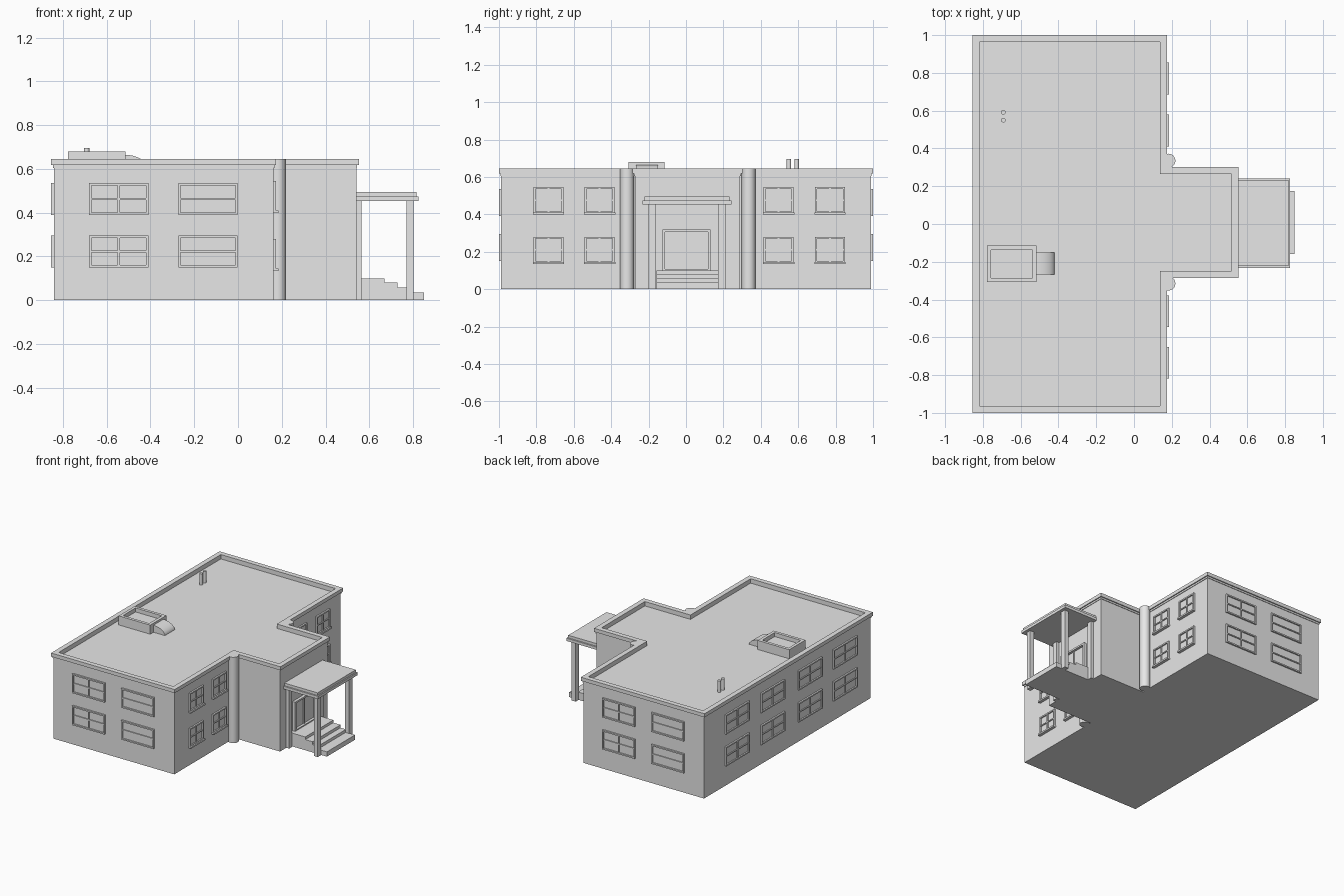
import bpy, bmesh, math
from mathutils import Vector

cube = bpy.data.objects.get("Cube")
if cube:
    bpy.data.objects.remove(cube, do_unlink=True)

grey = bpy.data.materials.new("plain grey")
grey.use_nodes = True
COLOUR = (0.8, 0.8, 0.8, 1)
grey.diffuse_color = COLOUR
grey.node_tree.nodes["Principled BSDF"].inputs["Base Color"].default_value = COLOUR


def finish(name, bm, smooth=False):
    bmesh.ops.recalc_face_normals(bm, faces=bm.faces)
    mesh = bpy.data.meshes.new(name)
    bm.to_mesh(mesh)
    bm.free()
    mesh.materials.append(grey)
    obj = bpy.data.objects.new(name, mesh)
    bpy.context.collection.objects.link(obj)
    if smooth:
        bpy.ops.object.select_all(action='DESELECT')
        obj.select_set(True)
        bpy.context.view_layer.objects.active = obj
        bpy.ops.object.shade_smooth_by_angle(angle=math.radians(40))
    return obj


def add_box(bm, lo, hi):
    verts = bmesh.ops.create_cube(bm, size=1)["verts"]
    for v in verts:
        v.co = Vector([a + (b - a) * (c + 0.5) for a, b, c in zip(lo, hi, v.co)])


def box(name, x, y, z):
    bm = bmesh.new()
    add_box(bm, (x[0], y[0], z[0]), (x[1], y[1], z[1]))
    return finish(name, bm)


def prism(name, points, move, smooth=False):
    """Extrude a closed outline of 3D points."""
    bm = bmesh.new()
    face = bm.faces.new([bm.verts.new(p) for p in points])
    new = bmesh.ops.extrude_face_region(bm, geom=[face])["geom"]
    bmesh.ops.translate(bm, vec=move, verts=[v for v in new if isinstance(v, bmesh.types.BMVert)])
    return finish(name, bm, smooth)


def ring(name, outer, inner, z0, z1):
    """Band between two matching outlines."""
    bm = bmesh.new()
    loops = [[bm.verts.new((x, y, z)) for x, y in pts]
             for pts, z in ((outer, z0), (outer, z1), (inner, z1), (inner, z0))]
    n = len(outer)
    for k in range(4):
        a, b = loops[k], loops[(k + 1) % 4]
        for i in range(n):
            j = (i + 1) % n
            bm.faces.new((a[i], a[j], b[j], b[i]))
    return finish(name, bm)


def cylinder(name, x, y, r, z0, z1, sides):
    bm = bmesh.new()
    bmesh.ops.create_cone(bm, cap_ends=True, segments=sides, radius1=r, radius2=r, depth=z1 - z0)
    bmesh.ops.translate(bm, vec=(x, y, (z0 + z1) / 2), verts=bm.verts)
    return finish(name, bm, True)


def rect(x0, x1, y0, y1):
    return [(x0, y0), (x1, y0), (x1, y1), (x0, y1)]


# Building outline, grown outwards by d
WEST, EAST, END, WING_X, WING_S, WING_N = -0.842, 0.162, 0.988, 0.541, -0.274, 0.29


def outline(d):
    return [(WEST - d, -END - d), (EAST + d, -END - d), (EAST + d, WING_S - d),
            (WING_X + d, WING_S - d), (WING_X + d, WING_N + d), (EAST + d, WING_N + d),
            (EAST + d, END + d), (WEST - d, END + d)]


prism("building_walls", [(x, y, 0) for x, y in outline(0)], (0, 0, 0.612))
ring("cornice", outline(0.012), outline(-0.025), 0.618, 0.645)
ring("cornice_core", outline(0.004), outline(-0.025), 0.605, 0.62)

# Corner columns
cylinder("corner_column_right", 0.182, -0.315, 0.037, 0, 0.645, 32)
cylinder("corner_column_left", 0.182, 0.335, 0.037, 0, 0.645, 32)

# Wall directions: along, outward normal, distance of the wall plane
WALLS = {"front": ((1, 0), (0, -1), END), "back": ((-1, 0), (0, 1), END),
         "west": ((0, -1), (-1, 0), -WEST), "east": ((0, 1), (1, 0), EAST),
         "wing": ((0, 1), (1, 0), WING_X)}


def wall_boxes(name, wall, parts):
    """Boxes given as (u0, u1, z0, z1, projection) on a wall."""
    along, normal, dist = WALLS[wall]
    bm = bmesh.new()
    for u0, u1, z0, z1, out in parts:
        add_box(bm, (u0, dist - 0.004, z0), (u1, dist + out, z1))
    for v in bm.verts:
        u, d, z = v.co
        v.co = (along[0] * u + normal[0] * d, along[1] * u + normal[1] * d, z)
    return finish(name, bm)


def frame(u0, u1, z0, z1, t, out):
    return [(u0, u0 + t, z0, z1, out), (u1 - t, u1, z0, z1, out),
            (u0 + t, u1 - t, z0, z0 + t, out), (u0 + t, u1 - t, z1 - t, z1, out)]


def window(wall, u, z, w, h, upright=True, sill=False):
    u0, u1, z0, z1 = u - w / 2, u + w / 2, z, z + h
    mid, t, out = z + h / 2, 0.01, 0.012
    parts = frame(u0, u1, z0, z1, t, out)
    parts.append((u0 + t, u1 - t, z0 + t, z1 - t, 0.002))
    parts.append((u0 + t, u1 - t, mid - 0.004, mid + 0.004, 0.009))
    if upright:
        parts.append((u - 0.005, u + 0.005, z0 + t, z1 - t, 0.01))
    if sill:
        parts.append((u0 - 0.004, u1 + 0.004, z0 - 0.006, z0 + 0.006, 0.022))
    wall_boxes(wall + "_window", wall, parts)


# Windows on two storeys
for z in (0.15, 0.39):
    window("front", -0.545, z, 0.27, 0.145)
    window("front", -0.137, z, 0.27, 0.145, upright=False)
    window("back", 0.137, z, 0.27, 0.145)
    window("back", 0.545, z, 0.27, 0.145, upright=False)
    for u in (-0.60, -0.18, 0.265, 0.68):
        window("west", u, z, 0.28, 0.145)
for z in (0.14, 0.405):
    for u in (-0.735, -0.462, 0.495, 0.77):
        window("east", u, z, 0.16, 0.14, sill=True)

# Entrance door with frame and two leaves
door = frame(-0.125, 0.13, 0.095, 0.32, 0.013, 0.022)
door += [(-0.112, 0.117, 0.1, 0.308, 0.003), (-0.003, 0.008, 0.1, 0.308, 0.01)]
wall_boxes("entrance_door", "wing", door)

# Porch posts, half posts and stepped canopy
for side, y in (("right", (-0.20, -0.163)), ("left", (0.17, 0.21))):
    box("porch_post_" + side, (0.77, 0.803), y, (0, 0.456))
    box("porch_half_post_" + side, (0.53, 0.565), y, (0, 0.456))
box("canopy_lower", (0.53, 0.826), (-0.232, 0.242), (0.454, 0.475))
box("canopy_upper", (0.53, 0.817), (-0.222, 0.232), (0.474, 0.495))

# Entrance steps
for x1, z1 in ((0.67, 0.10), (0.73, 0.08), (0.775, 0.058), (0.85, 0.036)):
    box("entrance_step", (0.53, x1), (-0.158, 0.175), (0, z1))

# Rooftop unit: open tray with a curved duct
ring("roof_unit_wall", rect(-0.778, -0.515, -0.307, -0.115),
     rect(-0.756, -0.538, -0.285, -0.137), 0.608, 0.68)
box("roof_unit_floor", (-0.76, -0.53), (-0.29, -0.13), (0.608, 0.65))
arc = [(-0.52 + 0.1 * math.sin(a), -0.268, 0.61 + 0.055 * math.cos(a))
       for a in (math.pi / 2 * i / 10 for i in range(11))]
prism("roof_duct", [(-0.52, -0.268, 0.61)] + arc, (0, 0.118, 0), True)

# Vent pipes
for y in (0.55, 0.592):
    cylinder("vent_pipe", -0.692, y, 0.0125, 0.605, 0.697, 16)
